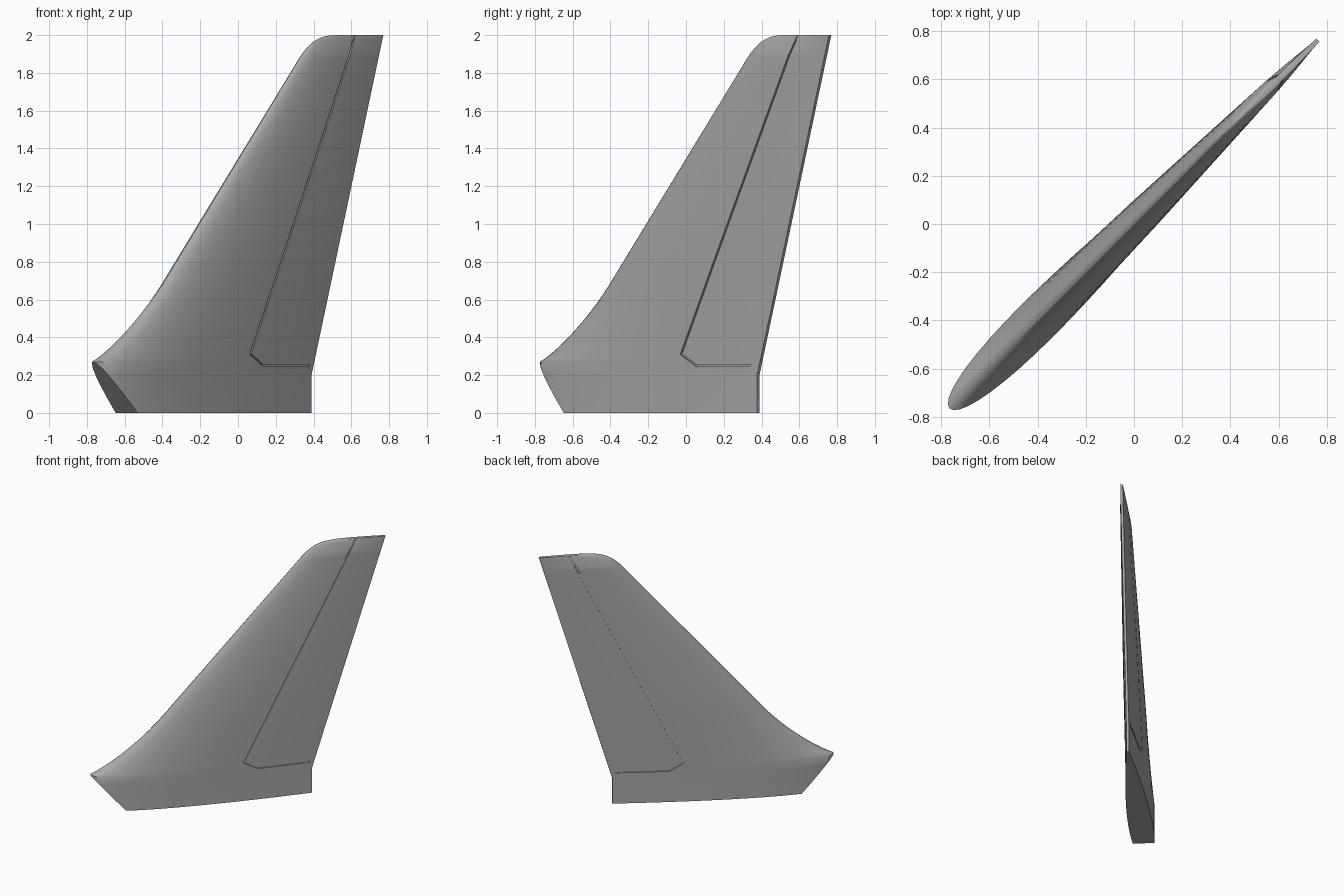
import bpy, bmesh
from math import cos, pi, sqrt
from mathutils import Vector, Matrix
from mathutils.geometry import interpolate_bezier

cube = bpy.data.objects.get("Cube")
if cube:
    bpy.data.objects.remove(cube, do_unlink=True)

ROOT2 = sqrt(2)
TURN = Matrix.Rotation(pi / 4, 4, "Z")   # chord runs along the diagonal
HALF_STEPS = 24

grey = bpy.data.materials.new("fin grey")
grey.use_nodes = True
grey.diffuse_color = (0.4, 0.4, 0.4, 1)
grey.node_tree.nodes["Principled BSDF"].inputs["Base Color"].default_value = (0.4, 0.4, 0.4, 1)


def curve(points, count):
    return interpolate_bezier(*[Vector((x, 0, z)) for x, z in points], count)


# Leading edge: vertical root, flared fillet, straight sweep, rounded tip
fillet = curve([(-.775, .27), (-.68, .33), (-.52, .494), (-.4, .69)], 12)
tip = curve([(.32, 1.872), (.375, 1.96), (.42, 2), (.52, 2)], 12)
sweep = [fillet[-1].lerp(tip[0], i / 10) for i in range(1, 10)]
root = [Vector((-.775, 0, z)) for z in (0, .2)]
leading = root + fillet + sweep + tip


def section(z, lead_x):
    """Leading position, chord and thickness ratio at a height."""
    trail = ROOT2 * (.39 + .38 * max(0, z - .2) / 1.8) - .01
    chord = (trail - ROOT2 * lead_x) / 1.008
    ratio = .11 + .01 * min(1, max(0, (z - .27) / .5))
    ratio *= 1 - .5 * max(0, (z - 1.9) / .1)
    return trail - chord, chord, ratio


def half_thickness(f, chord, ratio):
    shape = .2969 * sqrt(f) - .126 * f - .3516 * f**2 + .2843 * f**3 - .1036 * f**4
    return 5 * ratio * chord * shape + .009 * f


def skin(s, z):
    """Half thickness of the fin at a chord position and height."""
    z = min(z, 2)
    for a, b in zip(leading, leading[1:]):
        if a.z <= z <= b.z:
            x = a.lerp(b, (z - a.z) / max(b.z - a.z, 1e-6)).x
            start, chord, ratio = section(z, x)
            return half_thickness(min(1, max(0, (s - start) / chord)), chord, ratio)
    return .02


def loft(name, rings):
    """Closed solid through equal rings of points."""
    bm = bmesh.new()
    loops = [[bm.verts.new(p) for p in ring] for ring in rings]
    for a, b in zip(loops, loops[1:]):
        for i in range(len(a)):
            j = (i + 1) % len(a)
            bm.faces.new((a[i], a[j], b[j], b[i]))
    bm.faces.new(loops[0])
    bm.faces.new(loops[-1])
    bmesh.ops.recalc_face_normals(bm, faces=bm.faces)
    mesh = bpy.data.meshes.new(name)
    obj = bpy.data.objects.new(name, mesh)
    bpy.context.collection.objects.link(obj)
    return obj, bm


def finish(obj, bm):
    bm.transform(TURN)
    bm.to_mesh(obj.data)
    bm.free()
    obj.data.materials.append(grey)


# Fin body lofted from airfoil sections
fractions = [(1 - cos(pi * i / HALF_STEPS)) / 2 for i in range(HALF_STEPS + 1)]
rings = []
for p in leading:
    start, chord, ratio = section(p.z, p.x)
    side = [(start + f * chord, half_thickness(f, chord, ratio)) for f in fractions]
    rings.append([(s, t, p.z) for s, t in reversed(side)] +
                 [(s, -t, p.z) for s, t in side[1:]])
fin, bm = loft("tail_fin", rings)

# Slanted cut under the nose
cut = bmesh.ops.bisect_plane(
    bm, geom=bm.verts[:] + bm.edges[:] + bm.faces[:], dist=1e-5,
    plane_co=(-.834, 0, 0), plane_no=(-.27, 0, -.25), clear_outer=True)
bmesh.ops.holes_fill(bm, edges=[e for e in bm.edges if e.is_boundary])
bmesh.ops.recalc_face_normals(bm, faces=bm.faces)
finish(fin, bm)

# Shallow rudder seam engraved on both sides
seam = [(.885, 2.06), (.028, .31), (.134, .25), (.52, .25)]
seam = [Vector(p) for p in seam]
width, depth = .005, .009
path = []
for i, p in enumerate(seam):
    before = (p - seam[max(i - 1, 0)]).normalized()
    after = (seam[min(i + 1, len(seam) - 1)] - p).normalized()
    along = (before + after).normalized()
    normal = Vector((-along.y, along.x))
    turn = max(.5, along.dot(after if after.length else before))
    path.append((p, normal * width / turn))
cutters = []
for sign in (1, -1):
    rings = []
    for k in range(len(path) - 1):
        (p, n), (q, m) = path[k], path[k + 1]
        steps = 16 if k == 0 else 4
        for i in range(steps + (k == len(path) - 2)):
            c, w = p.lerp(q, i / steps), n.lerp(m, i / steps)
            inner = skin(c.x, c.y)
            inner -= min(depth, inner * .4)
            a, b = c - w, c + w
            rings.append([(a.x, sign * inner, a.y), (b.x, sign * inner, b.y),
                          (b.x, sign * .2, b.y), (a.x, sign * .2, a.y)])
    cutter, bm = loft("seam_cutter", rings)
    finish(cutter, bm)
    cutter.hide_render = True
    cutters.append(cutter)
    mod = fin.modifiers.new("seam", "BOOLEAN")
    mod.operation = "DIFFERENCE"
    mod.solver = "EXACT"
    mod.object = cutter

# Bake the cuts, drop the cutters, shade smooth with sharp edges
bpy.ops.object.select_all(action="DESELECT")
bpy.context.view_layer.objects.active = fin
fin.select_set(True)
for mod in list(fin.modifiers):
    bpy.ops.object.modifier_apply(modifier=mod.name)
for cutter in cutters:
    bpy.data.objects.remove(cutter, do_unlink=True)
bpy.ops.object.shade_smooth_by_angle(angle=pi / 6)
